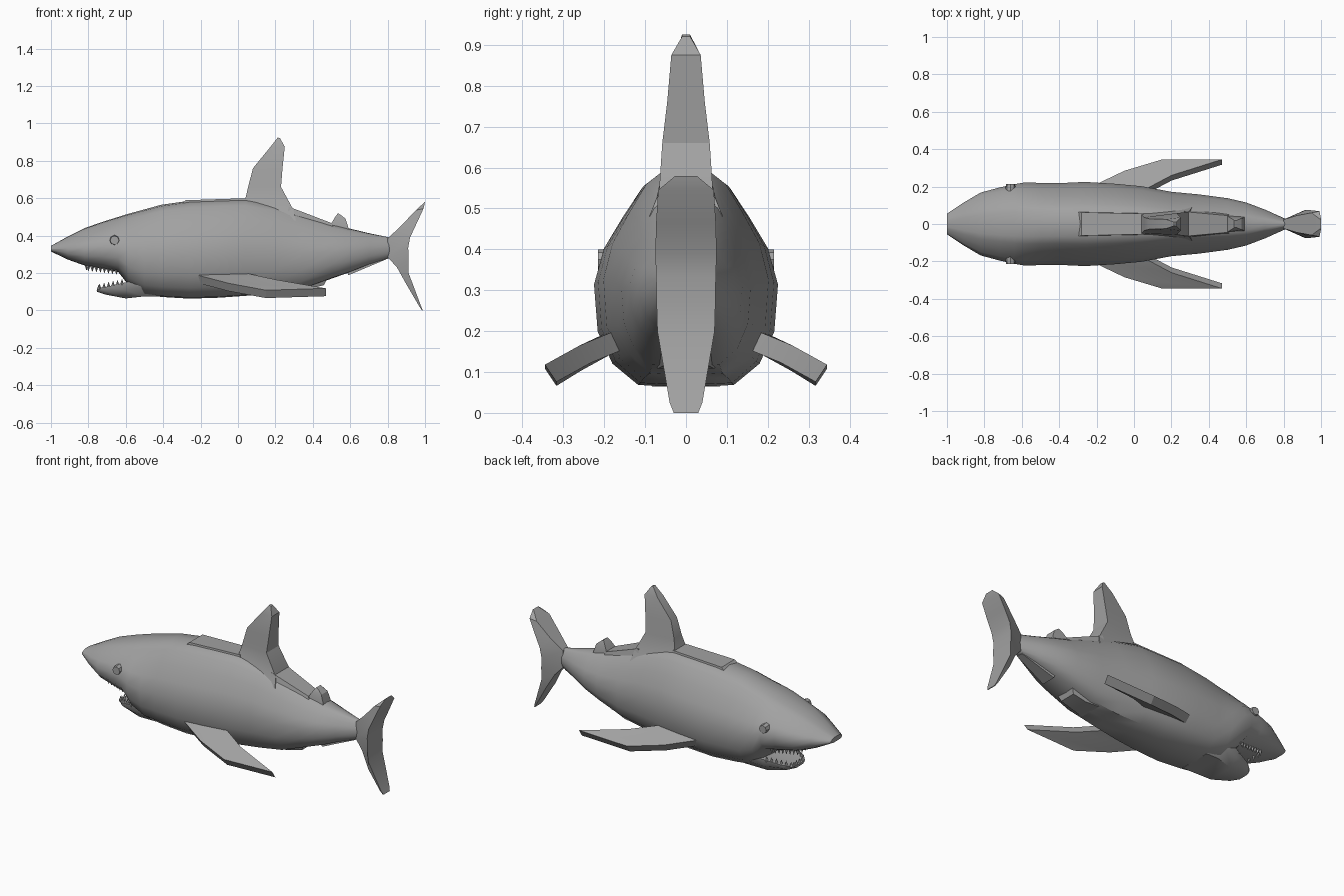
import bpy, bmesh, math
from mathutils import Vector, Matrix

if "Cube" in bpy.data.objects:
    bpy.data.objects.remove(bpy.data.objects["Cube"])

skin = bpy.data.materials.new("shark grey")
skin.diffuse_color = (0.36, 0.36, 0.36, 1)
skin.use_nodes = True
skin.node_tree.nodes["Principled BSDF"].inputs["Base Color"].default_value = skin.diffuse_color


def finish(name, bm, angle=30):
    bmesh.ops.remove_doubles(bm, verts=bm.verts, dist=1e-5)
    bmesh.ops.recalc_face_normals(bm, faces=bm.faces)
    mesh = bpy.data.meshes.new(name)
    bm.to_mesh(mesh)
    bm.free()
    mesh.materials.append(skin)
    ob = bpy.data.objects.new(name, mesh)
    bpy.context.collection.objects.link(ob)
    bpy.ops.object.select_all(action='DESELECT')
    ob.select_set(True)
    bpy.context.view_layer.objects.active = ob
    bpy.ops.object.shade_smooth_by_angle(angle=math.radians(angle))
    return ob


def loft(name, rings, angle=30):
    """Skin a list of equal closed rings and cap both ends."""
    bm = bmesh.new()
    vs = [[bm.verts.new(p) for p in r] for r in rings]
    n = len(rings[0])
    for a, b in zip(vs, vs[1:]):
        for i in range(n):
            j = (i + 1) % n
            bm.faces.new((a[i], a[j], b[j], b[i]))
    bm.faces.new(vs[0])
    bm.faces.new(vs[-1])
    return finish(name, bm, angle)


def wedge(name, sections):
    """Upright fin: sections are z_front, x_front, half_front, z_back, x_back, half_back."""
    return loft(name, [[(xf, -hf, zf), (xb, -hb, zb), (xb, hb, zb), (xf, hf, zf)]
                       for zf, xf, hf, zb, xb, hb in sections], 25)


# Body: x, top z, bottom z, half width
stations = [(-1, .345, .315, .055), (-.91, .395, .272, .115), (-.82, .44, .24, .168),
            (-.72, .475, .222, .195), (-.64, .50, .205, .213), (-.585, .517, .135, .222),
            (-.50, .54, .085, .22), (-.41, .565, .072, .218), (-.26, .586, .063, .225),
            (-.10, .592, .068, .215), (.04, .596, .078, .202), (.2, .565, .092, .172),
            (.35, .515, .115, .158), (.5, .462, .17, .138), (.6, .437, .205, .115),
            (.7, .413, .245, .077), (.81, .39, .28, .028)]
# Half cross-section: fraction of half width, fraction of height
half = [(0, 1), (.30, .985), (.48, .93), (.68, .80), (.89, .65), (1, .48),
        (.96, .26), (.80, .11), (.52, .01), (0, 0)]
section = half + [(-u, v) for u, v in half[-2:0:-1]]
loft("body", [[(x, u * w, b + v * (t - b)) for u, v in section]
              for x, t, b, w in stations], 40)

# Lower jaw with a hollow top
jaw = [(-1, 1), (-.95, .5), (-.6, 0), (.6, 0), (.95, .5), (1, 1), (.75, 1), (0, .7), (-.75, 1)]
loft("lower_jaw", [[(x, u * w, b + v * (t - b)) for u, v in jaw] for x, w, t, b in
                   [(-.755, .05, .117, .10), (-.71, .093, .125, .085), (-.6, .135, .15, .064),
                    (-.5, .165, .19, .075), (-.42, .165, .20, .075)]], 40)

# Teeth along both jaws
bm = bmesh.new()


def tooth(x, y, z, up):
    m = Matrix.Translation((x, y, z)) @ Matrix.Rotation(0 if up else math.pi, 4, 'X')
    bmesh.ops.create_cone(bm, cap_ends=True, segments=4, radius1=.011, radius2=.001,
                          depth=.03, matrix=m)


for side in (-1, 1):
    for i in range(8):
        f = i / 7
        tooth(-.80 + .15 * f, side * (.085 + .03 * f), .225 - .018 * f, False)
    for i in range(6):
        f = i / 5
        tooth(-.74 + .12 * f, side * (.058 + .06 * f), .127 + .024 * f, True)
for y in (-.055, -.02, .02, .055):
    tooth(-.81, y, .23, False)
    tooth(-.745, y * .7, .122, True)
finish("teeth", bm)

# Eyes
for side, label in ((-1, "right"), (1, "left")):
    bm = bmesh.new()
    bmesh.ops.create_cone(bm, cap_ends=True, segments=8, radius1=.028, radius2=.024, depth=.04,
                          matrix=Matrix.Translation((-.66, side * .195, .375))
                          @ Matrix.Rotation(-side * math.pi / 2, 4, 'X'))
    finish("eye_" + label, bm)

# Pectoral fins: slanted slabs
top = [(-.26, .185, .20), (-.05, .285, .145), (.15, .345, .108),
       (.47, .345, .118), (.2, .26, .165), (.04, .175, .20)]
for side, label in ((-1, "right"), (1, "left")):
    bm = bmesh.new()
    rows = []
    for off in (Vector((0, 0, 0)), Vector((0, -.028, -.042))):
        rows.append([bm.verts.new(((Vector(p) + off).x, side * (Vector(p) + off).y,
                                   (Vector(p) + off).z)) for p in top])
    for r in rows:
        bm.faces.new((r[0], r[1], r[4], r[5]))
        bm.faces.new((r[1], r[2], r[3], r[4]))
    for i in range(6):
        j = (i + 1) % 6
        bm.faces.new((rows[0][i], rows[0][j], rows[1][j], rows[1][i]))
    finish("pectoral_fin_" + label, bm, 20)

# Dorsal fin, flared at the foot
wedge("dorsal_fin", [(.50, .00, .09, .48, .31, .09), (.60, .04, .05, .54, .295, .066),
                     (.66, .054, .036, .66, .23, .058), (.76, .08, .028, .76, .238, .046),
                     (.87, .17, .025, .875, .25, .036), (.925, .213, .01, .92, .225, .01)])

# Ridges in front of and behind the dorsal fin
wedge("front_ridge", [(.57, -.30, .065, .57, .06, .06), (.589, -.28, .062, .60, .05, .055)])
wedge("back_ridge", [(.46, .26, .085, .42, .52, .06), (.555, .27, .066, .467, .50, .045)])

# Second dorsal fin
wedge("second_dorsal_fin", [(.43, .48, .045, .42, .595, .04), (.467, .50, .042, .45, .588, .034),
                            (.50, .52, .03, .49, .575, .03), (.52, .535, .02, .51, .55, .02)])

# Underside fins
wedge("pelvic_fin", [(.20, .28, .085, .22, .50, .08), (.108, .30, .07, .165, .475, .06),
                     (.115, .38, .055, .135, .46, .05)])
wedge("anal_fin", [(.27, .56, .05, .33, .80, .02), (.188, .59, .045, .272, .79, .02)])

# Tail fin: narrow leading edge, broad flat trailing edge
wedge("tail_fin", [(0, .983, .03, 0, .988, .03), (.02, .97, .036, .025, .978, .04),
                   (.14, .90, .05, .20, .912, .07), (.23, .85, .035, .27, .912, .072),
                   (.285, .80, .024, .335, .91, .073), (.385, .80, .024, .39, .92, .075),
                   (.45, .87, .045, .465, .955, .073), (.535, .95, .06, .545, .992, .068),
                   (.575, .994, .026, .58, 1.0, .026)])
